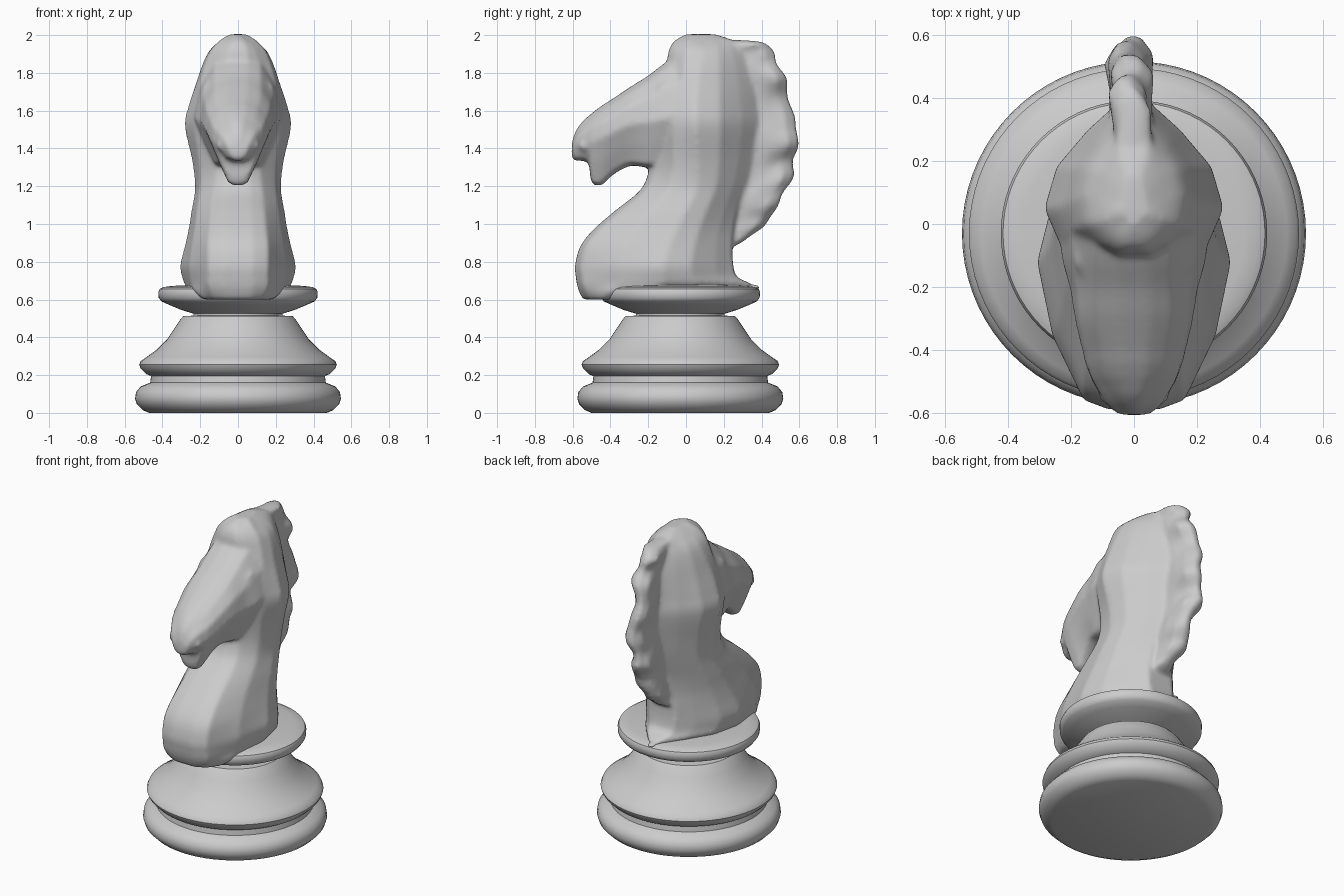
import bpy, bmesh, math
from mathutils import Vector, Matrix


def resample(rows, n):
    """Catmull-Rom interpolation between rows of numbers."""
    out = []
    for i in range(len(rows) - 1):
        a, b, c, d = (rows[max(0, min(len(rows) - 1, i + k))] for k in (-1, 0, 1, 2))
        for s in range(n):
            t = s / n
            out.append([0.5 * (2*q + (r - p)*t + (2*p - 5*q + 4*r - e)*t*t
                               + (3*q - p - 3*r + e)*t**3)
                        for p, q, r, e in zip(a, b, c, d)])
    return out + [list(rows[-1])]


def loft(bm, rings):
    """Skin closed rings and cap both ends."""
    vs = [[bm.verts.new(p) for p in ring] for ring in rings]
    new, n = [], len(rings[0])
    for a, b in zip(vs, vs[1:]):
        for i in range(n):
            j = (i + 1) % n
            new.append(bm.faces.new((a[i], a[j], b[j], b[i])))
    new += [bm.faces.new(vs[0]), bm.faces.new(vs[-1])]
    bmesh.ops.recalc_face_normals(bm, faces=new)


def mirrored(half):
    """Close a half ring by mirroring it over x = 0."""
    return half + [(-x, y, z) for x, y, z in reversed(half)]


def blob(bm, pos, size, tilt=0):
    m = Matrix.Translation(pos) @ Matrix.Rotation(tilt, 4, 'X') @ Matrix.Diagonal((*size, 1))
    bmesh.ops.create_uvsphere(bm, u_segments=20, v_segments=12, radius=1, matrix=m)


def finish(bm, name):
    me = bpy.data.meshes.new(name)
    bm.to_mesh(me)
    bm.free()
    ob = bpy.data.objects.new(name, me)
    bpy.context.collection.objects.link(ob)
    bpy.ops.object.select_all(action='DESELECT')
    ob.select_set(True)
    bpy.context.view_layer.objects.active = ob
    return ob


# Turned pedestal: (radius, z)
profile = [(.47, 0), (.505, .015), (.535, .045), (.545, .075), (.54, .11), (.515, .14),
           (.465, .16), (.46, .195), (.485, .205), (.515, .235), (.523, .255), (.515, .275),
           (.485, .295), (.43, .335), (.375, .39), (.335, .45), (.305, .495), (.29, .512),
           (.235, .515), (.235, .525), (.30, .545), (.36, .57), (.405, .59), (.42, .61),
           (.422, .64), (.415, .656), (.395, .666), (.35, .672), (.2, .68)]
bm = bmesh.new()
loft(bm, [[(r * math.cos(a), r * math.sin(a) - .03, z)
           for a in (math.tau * i / 72 for i in range(72))] for r, z in profile])
finish(bm, "pedestal")
bpy.ops.object.shade_smooth_by_angle(angle=math.radians(38))

bm = bmesh.new()

# Neck and chest: z, front y, front half width, widest y, half width, back y, back half width
neck = [(.60, -.545, .13, -.36, .18, .1, .05), (.64, -.565, .15, -.25, .25, .28, .05),
        (.68, -.577, .16, -.13, .283, .34, .04), (.72, -.583, .16, -.12, .297, .27, .08),
        (.78, -.587, .16, -.12, .307, .25, .09), (.88, -.56, .16, -.09, .283, .245, .09),
        (.97, -.49, .15, -.05, .263, .25, .08), (1.07, -.375, .14, 0, .247, .27, .07),
        (1.17, -.25, .13, .05, .23, .30, .065), (1.25, -.205, .12, .06, .232, .33, .055),
        (1.35, -.19, .12, .06, .247, .35, .055), (1.52, -.19, .13, .05, .284, .38, .055),
        (1.62, -.15, .14, .05, .265, .37, .055), (1.75, -.11, .13, .06, .222, .35, .055),
        (1.85, -.10, .11, .08, .187, .32, .055), (1.92, -.09, .09, .09, .15, .29, .05),
        (1.97, -.06, .06, .08, .09, .25, .045), (2.005, 0, .02, .06, .035, .15, .02)]
rings = []
for z, yf, wf, ym, w, yb, wb in resample(neck, 4):
    rings.append(mirrored([(wf * .5, yf, z), (wf, yf + .03, z),
                           ((wf + w) * .5 + .025, (yf + ym) * .5, z), (w, ym, z),
                           (w * .83 + wb * .17, ym * .6 + yb * .4, z),
                           (w * .4 + wb * .6, ym * .25 + yb * .75, z), (wb, yb, z)]))
loft(bm, rings)

# Head with lower jaw: y, top z, bottom z, top half width, cheek half width, cheek z, jaw half width
head = [(.05, 1.95, 1.36, .12, .24, 1.60, .15), (-.10, 1.86, 1.33, .12, .232, 1.56, .14),
        (-.20, 1.785, 1.30, .12, .205, 1.54, .12), (-.28, 1.735, 1.31, .12, .192, 1.53, .10),
        (-.34, 1.695, 1.29, .115, .18, 1.51, .08), (-.40, 1.655, 1.25, .105, .165, 1.48, .065),
        (-.44, 1.63, 1.21, .10, .155, 1.46, .055), (-.485, 1.597, 1.205, .09, .138, 1.44, .05),
        (-.505, 1.58, 1.24, .08, .13, 1.43, .06), (-.515, 1.572, 1.32, .075, .122, 1.43, .065),
        (-.55, 1.54, 1.335, .06, .10, 1.42, .06), (-.585, 1.49, 1.335, .045, .07, 1.41, .045),
        (-.605, 1.43, 1.35, .025, .045, 1.39, .03)]
loft(bm, [mirrored([(wt * .4, y, zt), (wt, y, zt - .03),
                    ((wt + w) * .5 + .02, y, (zt + zm) * .5), (w, y, zm),
                    ((w + wb) * .5, y, (zm + zb) * .5), (wb, y, zb + .015), (wb * .4, y, zb)])
          for y, zt, zb, wt, w, zm, wb in resample(head, 3)])

# Brows and nostrils
for s in (-1, 1):
    blob(bm, (s * .162, -.115, 1.715), (.028, .055, .03), .5)
    blob(bm, (s * .085, -.535, 1.415), (.03, .035, .03))

# Mane: inner y, z and outer y, z along the crest, thin and unevenly rippled
crest = [(.20, .90, .26, .885), (.20, .98, .38, .96), (.23, 1.07, .47, 1.07),
         (.26, 1.20, .546, 1.22), (.30, 1.38, .587, 1.38), (.32, 1.55, .577, 1.55),
         (.28, 1.75, .525, 1.75), (.24, 1.87, .472, 1.89), (.21, 1.91, .41, 1.96),
         (.16, 1.92, .25, 1.975)]
rows = resample(crest, 8)
rings = []
for i, (yi, zi, yo, zo) in enumerate(rows):
    f = math.sin(math.pi * i / (len(rows) - 1)) ** .5
    dx = -.02 * f + .02 * f * math.sin(i * .4)
    dy = .008 * f * (math.sin(i * .8) + math.sin(i * .53 + 1))
    inner, outer = Vector((0, yi, zi)), Vector((dx, yo + dy, zo))
    ring = []
    for t, w in ((0, .05), (.45, .058), (.8, .055 + dy), (1, .02)):
        p = inner.lerp(outer, t)
        ring.append((p, w))
    rings.append([(p.x + w, p.y, p.z) for p, w in ring]
                 + [(p.x - w, p.y, p.z) for p, w in reversed(ring)])
loft(bm, rings)

# Small tip at the back foot of the neck
blob(bm, (-.01, .35, .665), (.03, .045, .015))

# Fuse the carved parts into one softened form
horse = finish(bm, "horse_head")
fuse = horse.modifiers.new("fuse", 'REMESH')
fuse.mode = 'VOXEL'
fuse.voxel_size = .013
fuse.use_smooth_shade = True
soft = horse.modifiers.new("soften", 'SMOOTH')
soft.factor = .5
soft.iterations = 7
